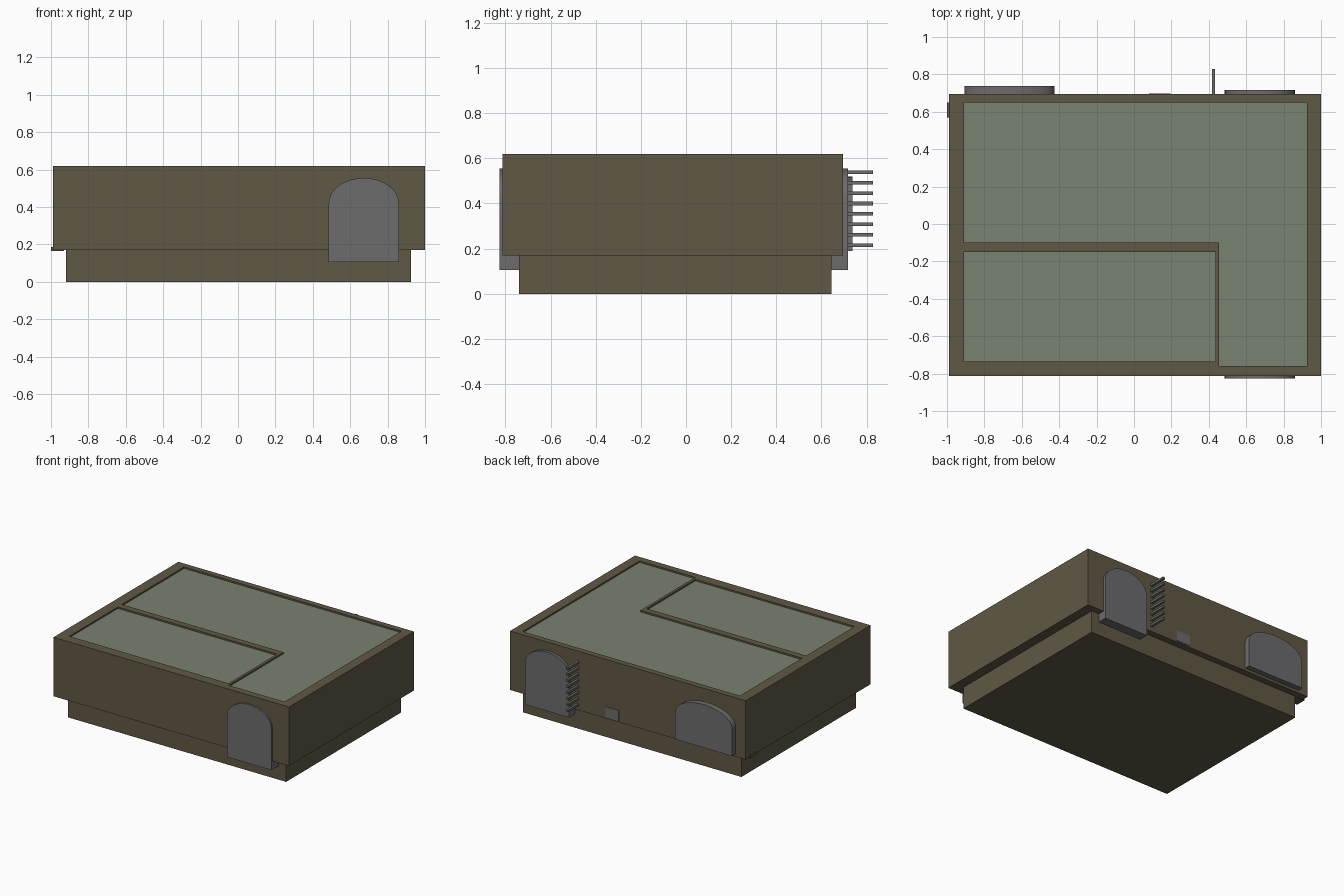
import bpy, bmesh, math

if "Cube" in bpy.data.objects:
    bpy.data.objects.remove(bpy.data.objects["Cube"])


def material(name, rgb):
    m = bpy.data.materials.new(name)
    m.diffuse_color = (*rgb, 1)
    m.use_nodes = True
    m.node_tree.nodes["Principled BSDF"].inputs["Base Color"].default_value = m.diffuse_color
    return m


BROWN = material("brown_wall", (0.115, 0.098, 0.058))
GREEN = material("green_roof", (0.19, 0.225, 0.16))
GREY = material("grey_metal", (0.15, 0.15, 0.155))


def prism(name, profile, vec, mat=None):
    """Extrude a closed planar profile along vec."""
    bm = bmesh.new()
    face = bm.faces.new([bm.verts.new(p) for p in profile])
    ext = bmesh.ops.extrude_face_region(bm, geom=[face])
    moved = [v for v in ext["geom"] if isinstance(v, bmesh.types.BMVert)]
    bmesh.ops.translate(bm, verts=moved, vec=vec)
    bmesh.ops.recalc_face_normals(bm, faces=bm.faces)
    me = bpy.data.meshes.new(name)
    bm.to_mesh(me)
    bm.free()
    ob = bpy.data.objects.new(name, me)
    bpy.context.collection.objects.link(ob)
    if mat:
        me.materials.append(mat)
    return ob


def box(name, x0, x1, y0, y1, z0, z1, mat=None):
    return prism(name, [(x0, y0, z0), (x1, y0, z0), (x1, y1, z0), (x0, y1, z0)],
                 (0, 0, z1 - z0), mat)


def arch(name, x0, x1, z0, spring, top, y0, y1, steps=20):
    """Rectangular opening panel with a half-elliptical head."""
    cx, r = (x0 + x1) / 2, (x1 - x0) / 2
    pts = [(x0, y0, z0), (x1, y0, z0)]
    for i in range(steps + 1):
        a = math.pi * i / steps
        pts.append((cx + r * math.cos(a), y0, spring + (top - spring) * math.sin(a)))
    ob = prism(name, pts, (0, y1 - y0, 0), GREY)
    bpy.ops.object.select_all(action='DESELECT')
    ob.select_set(True)
    bpy.context.view_layer.objects.active = ob
    bpy.ops.object.shade_smooth_by_angle(angle=math.radians(30))
    return ob


# Plinth and overhanging upper body
box("plinth", -0.92, 0.925, -0.74, 0.645, 0, 0.18, BROWN)
body = box("upper_body", -0.99, 1.0, -0.813, 0.695, 0.17, 0.62, BROWN)

# Two roof panels sunk behind the parapet: L-shaped and rectangular
main = [(-0.91, -0.10), (0.455, -0.10), (0.455, -0.76), (0.925, -0.76),
        (0.925, 0.65), (-0.91, 0.65)]
side = [(-0.91, -0.735), (0.435, -0.735), (0.435, -0.15), (-0.91, -0.15)]
for name, outline in (("main_roof", main), ("side_roof", side)):
    cut = prism(name + "_cutter", [(x, y, 0.60) for x, y in outline], (0, 0, 0.1))
    cut.hide_render = True
    cut.hide_viewport = True
    mod = body.modifiers.new(name + "_recess", 'BOOLEAN')
    mod.object = cut
    mod.operation = 'DIFFERENCE'
    mod.solver = 'EXACT'
    prism(name, [(x, y, 0.595) for x, y in outline], (0, 0, 0.013), GREEN)

# Arched doors and wide rear window
arch("front_door", 0.485, 0.86, 0.105, 0.42, 0.555, -0.826, -0.73)
arch("rear_door", 0.485, 0.86, 0.105, 0.42, 0.555, 0.63, 0.717)
arch("rear_window", -0.905, -0.425, 0.19, 0.40, 0.52, 0.66, 0.737)

# Small rear hatch and left vent
box("rear_hatch", 0.08, 0.195, 0.66, 0.699, 0.18, 0.26, GREY)
box("left_vent", -1.0, -0.93, 0.57, 0.65, 0.165, 0.185, BROWN)

# Rungs sticking out of the back wall
for i in range(8):
    z = 0.215 + i * 0.0462
    box(f"rung_{i + 1}", 0.416, 0.434, 0.66, 0.829, z - 0.008, z + 0.008, GREY)
